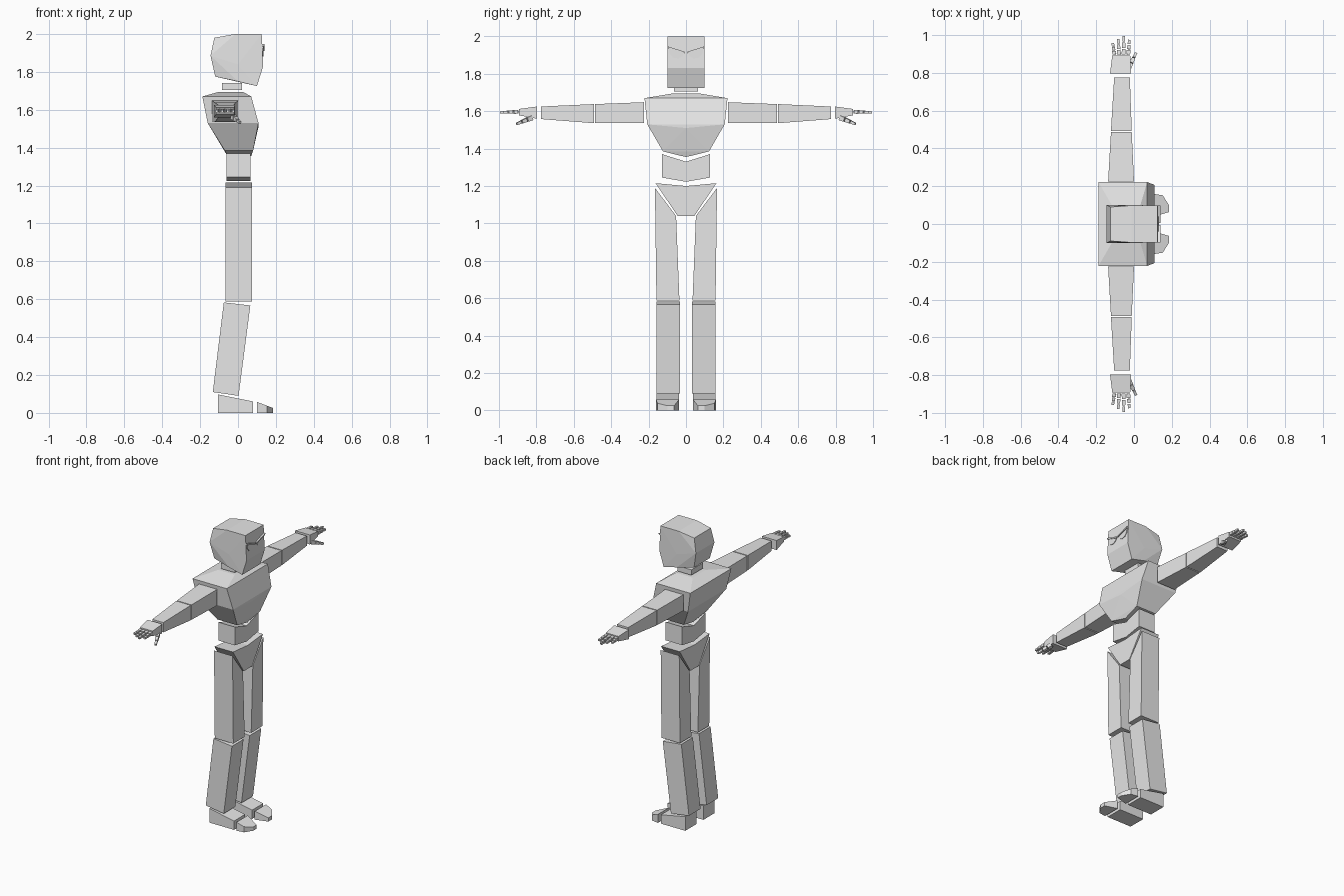
import bpy, bmesh, math
from mathutils import Vector

cube = bpy.data.objects.get("Cube")
if cube:
    bpy.data.objects.remove(cube)

grey = bpy.data.materials.new("light_grey")
grey.use_nodes = True
grey.diffuse_color = (0.8, 0.8, 0.8, 1)
grey.node_tree.nodes["Principled BSDF"].inputs["Base Color"].default_value = (0.8, 0.8, 0.8, 1)


def finish(name, bm):
    bmesh.ops.recalc_face_normals(bm, faces=bm.faces)
    mesh = bpy.data.meshes.new(name)
    bm.to_mesh(mesh)
    bm.free()
    mesh.materials.append(grey)
    obj = bpy.data.objects.new(name, mesh)
    bpy.context.collection.objects.link(obj)
    return obj


def hull(name, points):
    """Faceted convex block around a few corner points."""
    bm = bmesh.new()
    for p in points:
        bm.verts.new(p)
    bmesh.ops.convex_hull(bm, input=bm.verts)
    bmesh.ops.delete(bm, geom=[v for v in bm.verts if not v.link_faces], context='VERTS')
    bmesh.ops.dissolve_limit(bm, angle_limit=math.radians(1), verts=bm.verts, edges=bm.edges)
    return finish(name, bm)


def both(points):
    """Mirror half the corners across the centre plane."""
    return [(x, s * y, z) for x, y, z in points for s in ((1, -1) if y else (1,))]


def slab(name, outline, low, high, axis):
    """Extrude a flat outline along x (outline is y, z) or y (outline is x, z)."""
    place = (lambda d, a, b: (d, a, b)) if axis == 'x' else (lambda d, a, b: (a, d, b))
    bm = bmesh.new()
    face = bm.faces.new([bm.verts.new(place(low, a, b)) for a, b in outline])
    ext = bmesh.ops.extrude_face_region(bm, geom=[face])
    moved = [g for g in ext["geom"] if isinstance(g, bmesh.types.BMVert)]
    bmesh.ops.translate(bm, verts=moved, vec=place(high - low, 0, 0))
    return finish(name, bm)


def limb(name, s, y0, rect0, y1, rect1):
    """Tapered block along y; each rect is x min, x max, z min, z max."""
    return hull(name, [(x, s * y, z) for y, r in ((y0, rect0), (y1, rect1))
                       for x in r[:2] for z in r[2:]])


def bone(name, a, b, r0, r1):
    """Square tapered segment between two points."""
    a, b = Vector(a), Vector(b)
    u = (b - a).cross(Vector((0, 0, 1))).normalized()
    v = (b - a).cross(u).normalized()
    return hull(name, [p + u * i * r + v * j * r for p, r in ((a, r0), (b, r1))
                       for i in (-1, 1) for j in (-1, 1)])


# Head, neck and torso
hull("head", both([
    (-0.125, 0.09, 1.98), (-0.013, 0.098, 2.0), (0.125, 0.098, 2.0),
    (0.133, 0.098, 1.83), (0.10, 0.098, 1.725), (0.0, 0.098, 1.75),
    (0.0, 0.1, 1.84), (-0.145, 0.1, 1.885), (-0.12, 0.085, 1.775)]))
hull("neck", both([(x, 0.063, z) for x in (-0.085, 0.02) for z in (1.705, 1.742)]))
hull("chest", both([
    (-0.10, 0.07, 1.695), (0.025, 0.07, 1.695),
    (-0.188, 0.222, 1.67), (0.07, 0.222, 1.67),
    (-0.16, 0.207, 1.53), (0.108, 0.207, 1.53), (0.108, 0, 1.51),
    (-0.07, 0.123, 1.385), (0.08, 0.123, 1.385),
    (-0.055, 0, 1.355), (0.07, 0, 1.355)]))
slab("waist", [(-0.127, 1.37), (0, 1.33), (0.127, 1.37),
               (0.127, 1.245), (0, 1.223), (-0.127, 1.245)], -0.06, 0.065, 'x')
slab("hips", [(-0.162, 1.215), (0, 1.2), (0.162, 1.215),
              (0.045, 1.04), (-0.045, 1.04)], -0.065, 0.075, 'x')

for side, s in (("left", 1), ("right", -1)):
    # Slanted eye with a brow along its top edge
    slab(side + "_eye", [(s * y, z) for y, z in (
        (0.092, 1.94), (0.014, 1.913), (0.018, 1.895), (0.04, 1.882),
        (0.07, 1.887), (0.088, 1.91))], 0.125, 0.134, 'x')
    slab(side + "_brow", [(s * y, z) for y, z in (
        (0.097, 1.947), (0.006, 1.917), (0.008, 1.909), (0.095, 1.936))], 0.126, 0.139, 'x')

    # Leg
    slab(side + "_thigh", [(s * y, z) for y, z in (
        (0.166, 1.19), (0.053, 1.04), (0.035, 0.588), (0.158, 0.588))], -0.065, 0.075, 'x')
    slab(side + "_shin", [(-0.075, 0.583), (0.065, 0.567), (0.003, 0.09), (-0.133, 0.11)],
         s * 0.033, s * 0.158, 'y')
    slab(side + "_foot", [(-0.105, 0.097), (0.08, 0.06), (0.08, 0), (-0.105, 0)],
         s * 0.038, s * 0.158, 'y')
    sole = [(0.1, 0.038), (0.1, 0.16), (0.152, 0.152), (0.185, 0.1), (0.185, 0.063)]
    hull(side + "_toes", [(x, s * y, z) for x, y in sole
                          for z in (0, 0.058 - (x - 0.1) * 0.38)])

    # Arm
    limb(side + "_upper_arm", s, 0.225, (-0.137, 0.0, 1.538, 1.648),
         0.486, (-0.122, -0.012, 1.536, 1.638))
    limb(side + "_forearm", s, 0.493, (-0.122, -0.012, 1.536, 1.638),
         0.775, (-0.105, -0.022, 1.558, 1.625))
    limb(side + "_palm", s, 0.797, (-0.127, -0.015, 1.56, 1.625),
         0.893, (-0.115, -0.02, 1.578, 1.612))

    # Fingers in three joints, longest in the middle
    for i, tip in enumerate((0.962, 0.985, 1.0, 0.98)):
        x0, x1 = -0.104 + i * 0.0245, -0.113 + i * 0.0295
        for j in range(3):
            t0, t1 = j / 3, (j + 0.82) / 3
            ends = [(x0 + (x1 - x0) * t, s * (0.898 + (tip - 0.898) * t), 1.597 - 0.004 * t)
                    for t in (t0, t1)]
            bone(f"{side}_finger_{i + 1}_joint_{j + 1}", *ends, 0.0105 - 0.0015 * j, 0.0095 - 0.0015 * j)

    # Thumb, drooping forward
    base, tip = Vector((-0.028, s * 0.825, 1.565)), Vector((0.013, s * 0.91, 1.53))
    for j in range(3):
        a, b = (base.lerp(tip, t) for t in (j / 3, (j + 0.85) / 3))
        bone(f"{side}_thumb_joint_{j + 1}", a, b, 0.013 - 0.0025 * j, 0.0115 - 0.0025 * j)
